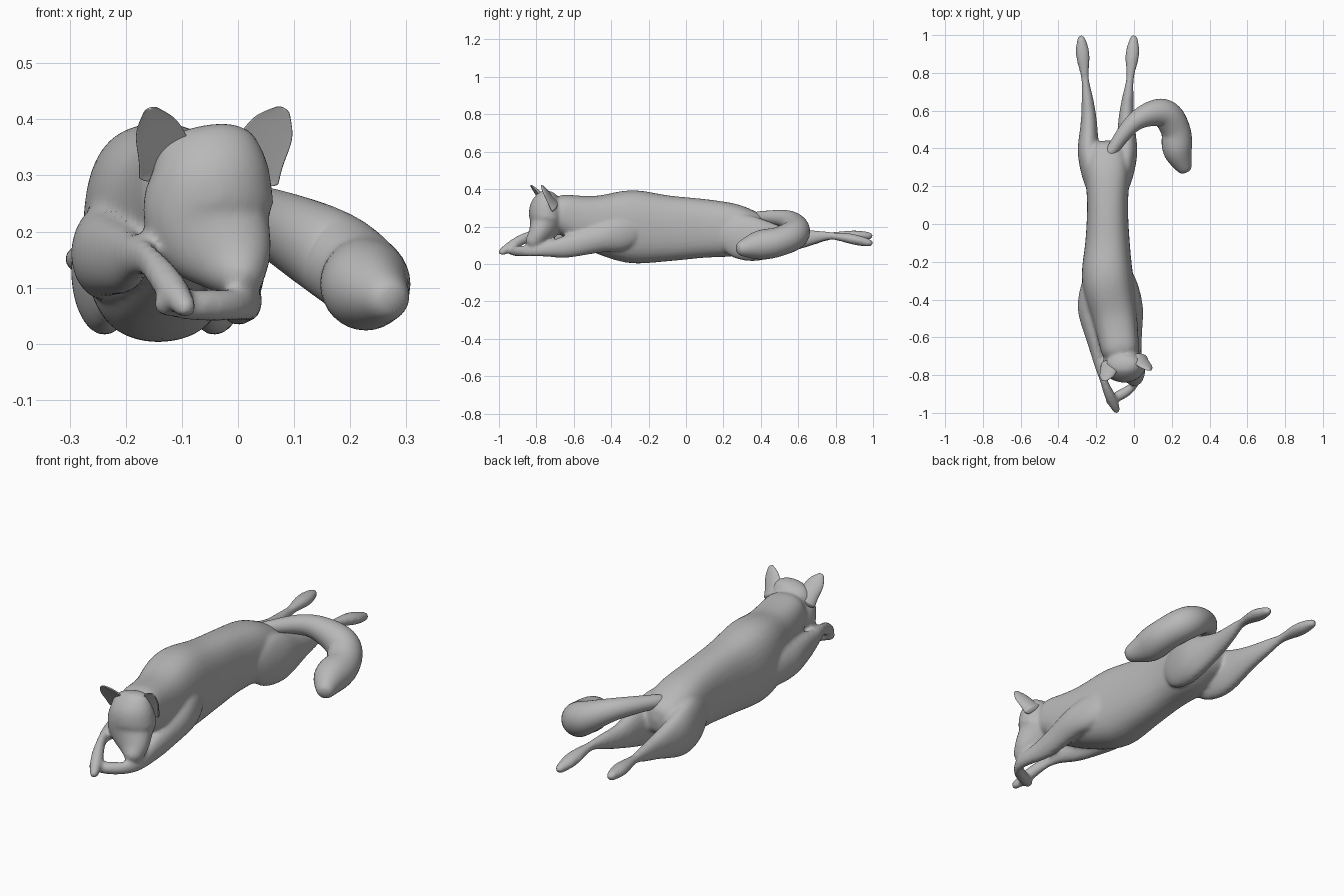
import bpy, bmesh, math
from mathutils import Vector

cube = bpy.data.objects.get("Cube")
if cube:
    bpy.data.objects.remove(cube, do_unlink=True)

fur = bpy.data.materials.new("grey_fur")
fur.use_nodes = True
grey = (0.48, 0.48, 0.48, 1)
fur.diffuse_color = grey
fur.node_tree.nodes["Principled BSDF"].inputs["Base Color"].default_value = grey

UP = Vector((0, 0, 1))
BACK = Vector((0, 1, 0))
SIDES = 16
STEPS = 20


def spline(values, t):
    """Smooth curve through evenly spaced numbers or vectors, t from 0 to 1."""
    last = len(values) - 1
    i = min(int(t * last), last - 1)
    u = t * last - i
    before, start = values[max(i - 1, 0)], values[i]
    end, after = values[i + 1], values[min(i + 2, last)]
    slope_in = (end - before) / 2
    slope_out = (after - start) / 2
    ease = u * u * (3 - 2 * u)
    return (start * (1 - ease) + end * ease
            + slope_in * (u * (1 - u) ** 2) - slope_out * (u * u * (1 - u)))


def power(value, exponent):
    return math.copysign(abs(value) ** exponent, value)


def loft(name, path, widths, heights, ref=UP, square=1, dent=1):
    """Skin elliptical rings along a smooth path, with rounded ends."""
    path = [Vector(p) for p in path]
    centres = [spline(path, i / STEPS) for i in range(STEPS + 1)]
    rings = []
    for i, centre in enumerate(centres):
        ahead = centres[min(i + 1, STEPS)]
        behind = centres[max(i - 1, 0)]
        along = (ahead - behind).normalized()
        side = along.cross(ref).normalized()
        up = side.cross(along)
        w = spline(widths, i / STEPS)
        h = spline(heights, i / STEPS)
        rings.append((centre, side * w, up * h))
        if i in (0, STEPS):
            bulge = along * min(w, h) * (0.5 if i else -0.5)
            tip = (centre + bulge, side * w * 0.6, up * h * 0.6)
            rings.insert(len(rings) if i else 0, tip)

    bm = bmesh.new()
    loops = []
    for centre, side, up in rings:
        loop = []
        for k in range(SIDES):
            angle = math.tau * k / SIDES
            lift = up * power(math.sin(angle), square)
            if lift.y < 0:
                lift *= dent
            spread = side * power(math.cos(angle), square)
            loop.append(bm.verts.new(centre + spread + lift))
        loops.append(loop)
    for a, b in zip(loops, loops[1:]):
        for k in range(SIDES):
            bm.faces.new((a[k - 1], a[k], b[k], b[k - 1]))
    bm.faces.new(loops[0])
    bm.faces.new(loops[-1])
    bmesh.ops.recalc_face_normals(bm, faces=bm.faces)
    for face in bm.faces:
        face.smooth = True
    mesh = bpy.data.meshes.new(name)
    bm.to_mesh(mesh)
    bm.free()
    mesh.materials.append(fur)
    part = bpy.data.objects.new(name, mesh)
    bpy.context.collection.objects.link(part)
    rounding = part.modifiers.new("rounding", 'SUBSURF')
    rounding.levels = rounding.render_levels = 1
    return part


# Torso, from the neck back to the rump
body = loft("body",
            [(-.07, -.69, .28), (-.1, -.5, .22), (-.14, -.3, .2),
             (-.14, -.1, .19), (-.14, .1, .19), (-.14, .28, .18),
             (-.14, .4, .18)],
            widths=(.1, .12, .14, .12, .11, .12, .1),
            heights=(.1, .15, .2, .18, .16, .14, .09), square=.8)
flesh = [body]

# Head, from the crown down to the muzzle
flesh.append(loft("head",
                  [(-.06, -.74, .36), (-.05, -.75, .3), (-.05, -.75, .22),
                   (-.01, -.79, .15), (.01, -.83, .11)],
                  widths=(.09, .11, .12, .08, .04),
                  heights=(.06, .09, .09, .06, .04), ref=BACK))

# Forelegs, the paws crossing under the chin
forelegs = {
    "right_foreleg": [(-.23, -.27, .17), (-.24, -.45, .16), (-.2, -.65, .15),
                      (-.16, -.83, .15), (-.09, -.99, .06)],
    "left_foreleg": [(-.03, -.27, .17), (-.01, -.45, .14), (0, -.65, .09),
                     (.01, -.84, .07), (-.14, -.94, .07)],
}
for name, path in forelegs.items():
    flesh.append(loft(name, path,
                      widths=(.03, .05, .06, .05, .04, .03, .02, .03, .02),
                      heights=(.06, .09, .08, .07, .06, .04, .03, .03, .02)))

# Hind legs stretched out behind, spreading slightly
for name, side, paw_z in (("right_hind_leg", -1, .15),
                          ("left_hind_leg", 1, .11)):
    reach = ((.08, .18, .17), (.1, .38, .13), (.1, .58, .13),
             (.12, .78, .15), (.14, .99, paw_z))
    flesh.append(loft(name, [(side * x - .14, y, z) for x, y, z in reach],
                      widths=(.03, .05, .06, .05, .04, .03, .02, .04, .02),
                      heights=(.06, .12, .12, .09, .06, .04, .02, .03, .02)))

# Grow the torso, head and legs together into one skin
with bpy.context.temp_override(active_object=body, object=body,
                               selected_objects=flesh,
                               selected_editable_objects=flesh):
    bpy.ops.object.join()
skin = body.modifiers.new("skin", 'REMESH')
skin.mode = 'VOXEL'
skin.voxel_size = .009
skin.use_smooth_shade = True
soften = body.modifiers.new("soften", 'SMOOTH')
soften.iterations = 8

# Ears with a hollow front
for name, base, tip in (
        ("right_ear", (-.12, -.75, .31), (-.155, -.83, .415)),
        ("left_ear", (.02, -.72, .31), (.08, -.775, .415))):
    loft(name, (base, tip), widths=(.06, .05, .04, .015),
         heights=(.04, .03, .02, .01), ref=BACK, dent=-.1)

# Bushy tail curling round to the left
brush = (.03, .05, .08, .08, .08, .04)
loft("tail",
     [(-.13, .37, .25), (0, .54, .24), (.15, .59, .17),
      (.22, .5, .12), (.23, .39, .1), (.27, .29, .08)],
     widths=brush, heights=brush)
